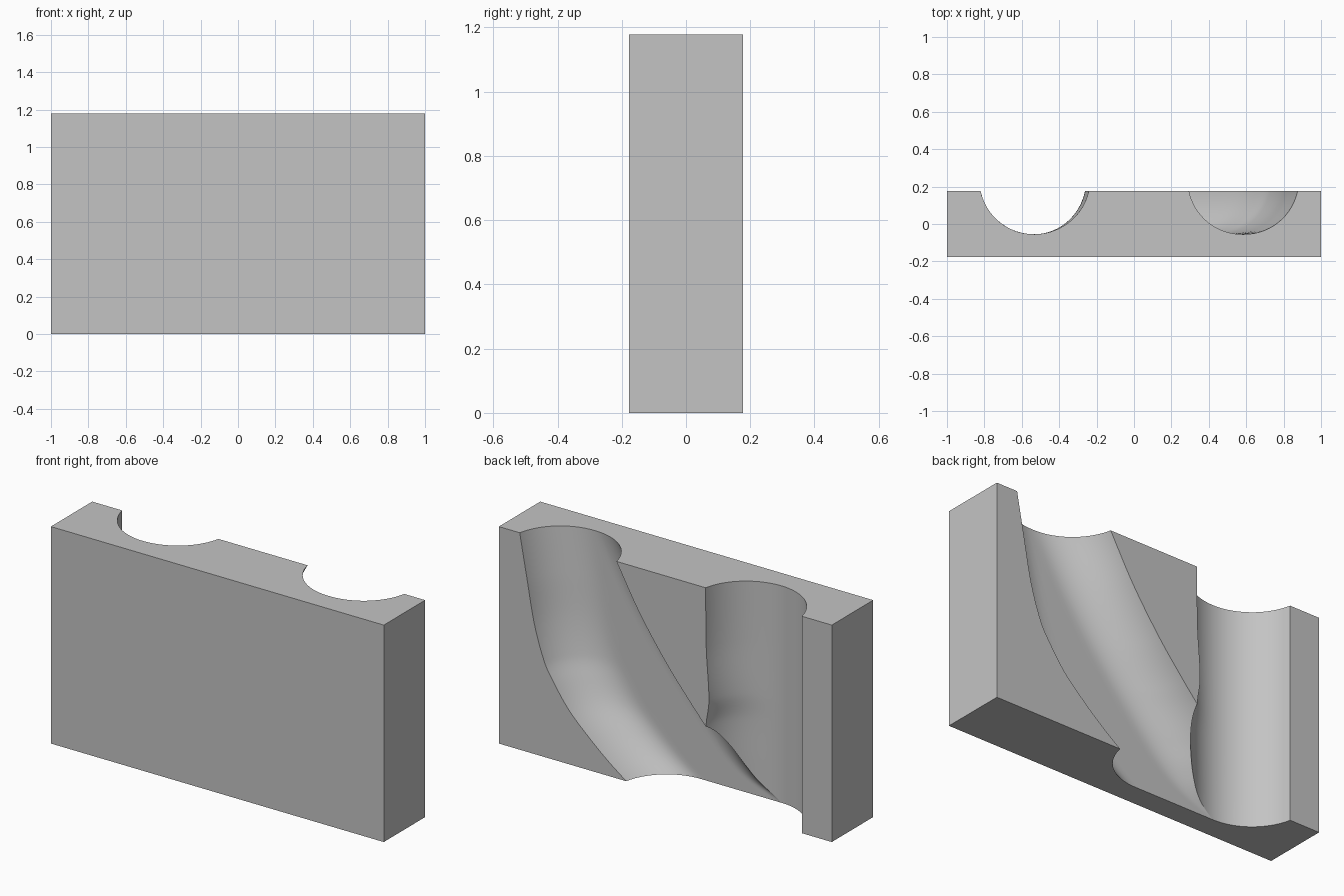
import bpy, bmesh, math

old = bpy.data.objects.get("Cube")
if old:
    bpy.data.objects.remove(old, do_unlink=True)

HEIGHT, BACK = 1.178, 0.1775
AXIS_Y, RADIUS = 0.235, 0.29     # channel axis lies just outside the back face
EDGE = math.sqrt(1 - ((AXIS_Y - BACK) / RADIUS) ** 2)
LEVELS, STEPS = 72, 32

# Rims of each channel on the back face: height, left rim, right rim
STRAIGHT = ((1.18, -0.242, -0.82), (0.85, -0.246, -0.82), (0.57, -0.262, -0.82),
            (0.43, -0.245, -0.82), (0.2, -0.25, -0.82), (0, -0.25, -0.82))
SLANTED = ((1.18, 0.875, 0.295), (0.935, 0.83, 0.155), (0.70, 0.785, -0.01),
           (0.513, 0.725, -0.165), (0.434, 0.68, -0.235), (0.293, 0.578, -0.36),
           (0.17, 0.45, -0.48), (0.08, 0.343, -0.61), (0, 0.235, -0.82))
STRAIGHT_MID = -0.535


def rims_at(rows, z):
    """Smoothly interpolate both rims at a height."""
    i = 0
    while i < len(rows) - 2 and z < rows[i + 1][0]:
        i += 1
    a, b = rows[i], rows[i + 1]
    before, after = rows[max(i - 1, 0)], rows[min(i + 2, len(rows) - 1)]
    span = b[0] - a[0]
    t = (z - a[0]) / span
    out = []
    for k in (1, 2):
        m0 = (b[k] - before[k]) / (b[0] - before[0]) * span
        m1 = (after[k] - a[k]) / (after[0] - a[0]) * span
        out.append((2*t**3 - 3*t**2 + 1) * a[k] + (t**3 - 2*t**2 + t) * m0
                   + (3*t**2 - 2*t**3) * b[k] + (t**3 - t**2) * m1)
    return out


def channel_y(x, left, right, mid_left, mid_right):
    """Round-ended trough with a flat floor between the two arc centres."""
    if x > mid_left:
        u = EDGE * (x - mid_left) / (left - mid_left)
    elif x < mid_right:
        u = EDGE * (x - mid_right) / (right - mid_right)
    else:
        u = 0
    return AXIS_Y - RADIUS * math.sqrt(max(0, 1 - u * u))


def trough_points(start, end, shape):
    """Points across a trough, closer together near its rims."""
    xs = [start + (end - start) * (1 - math.cos(math.pi * s / STEPS)) / 2
          for s in range(STEPS + 1)]
    return [(x, channel_y(x, *shape)) for x in xs]


def outline(z):
    """Horizontal section of the block with both channels taken out."""
    left, right = rims_at(STRAIGHT, z)
    straight = (left, right, STRAIGHT_MID, STRAIGHT_MID)
    s_left, s_right = rims_at(SLANTED, z)
    reach = RADIUS * EDGE
    mid_left = s_left - reach
    slanted = (s_left, s_right, mid_left, min(s_right + reach, mid_left))
    end, start = left, s_right
    if end > start:
        # Channels overlap: find the ridge where their walls meet
        low, high = STRAIGHT_MID, max(slanted[3], STRAIGHT_MID)
        for _ in range(40):
            x = (low + high) / 2
            if channel_y(x, *straight) < channel_y(x, *slanted):
                low = x
            else:
                high = x
        end = start = low
    return ([(-1, BACK)] + trough_points(right, end, straight)
            + trough_points(start, s_left, slanted)
            + [(1, BACK), (1, -BACK), (-1, -BACK)])


# Loft the sections from bottom to top into one solid block
bm = bmesh.new()
rings = []
for n in range(LEVELS + 1):
    z = HEIGHT * n / LEVELS
    rings.append([bm.verts.new((x, y, z)) for x, y in outline(z)])
for lower, upper in zip(rings, rings[1:]):
    for k in range(len(lower)):
        j = (k + 1) % len(lower)
        bm.faces.new((lower[k], lower[j], upper[j], upper[k]))
bm.faces.new(rings[0])
bm.faces.new(rings[-1])
bmesh.ops.remove_doubles(bm, verts=bm.verts[:], dist=0.00001)
bmesh.ops.recalc_face_normals(bm, faces=bm.faces[:])
mesh = bpy.data.meshes.new("channelled_block")
bm.to_mesh(mesh)
bm.free()
block = bpy.data.objects.new("channelled_block", mesh)
bpy.context.collection.objects.link(block)

# Single plain colour
grey = bpy.data.materials.new("plain grey")
grey.use_nodes = True
colour = (0.55, 0.55, 0.55, 1)
grey.diffuse_color = colour
grey.node_tree.nodes["Principled BSDF"].inputs["Base Color"].default_value = colour
mesh.materials.append(grey)

# Smooth channel walls with sharp rims
bpy.ops.object.select_all(action='DESELECT')
block.select_set(True)
bpy.context.view_layer.objects.active = block
bpy.ops.object.shade_smooth_by_angle(angle=math.radians(25))
